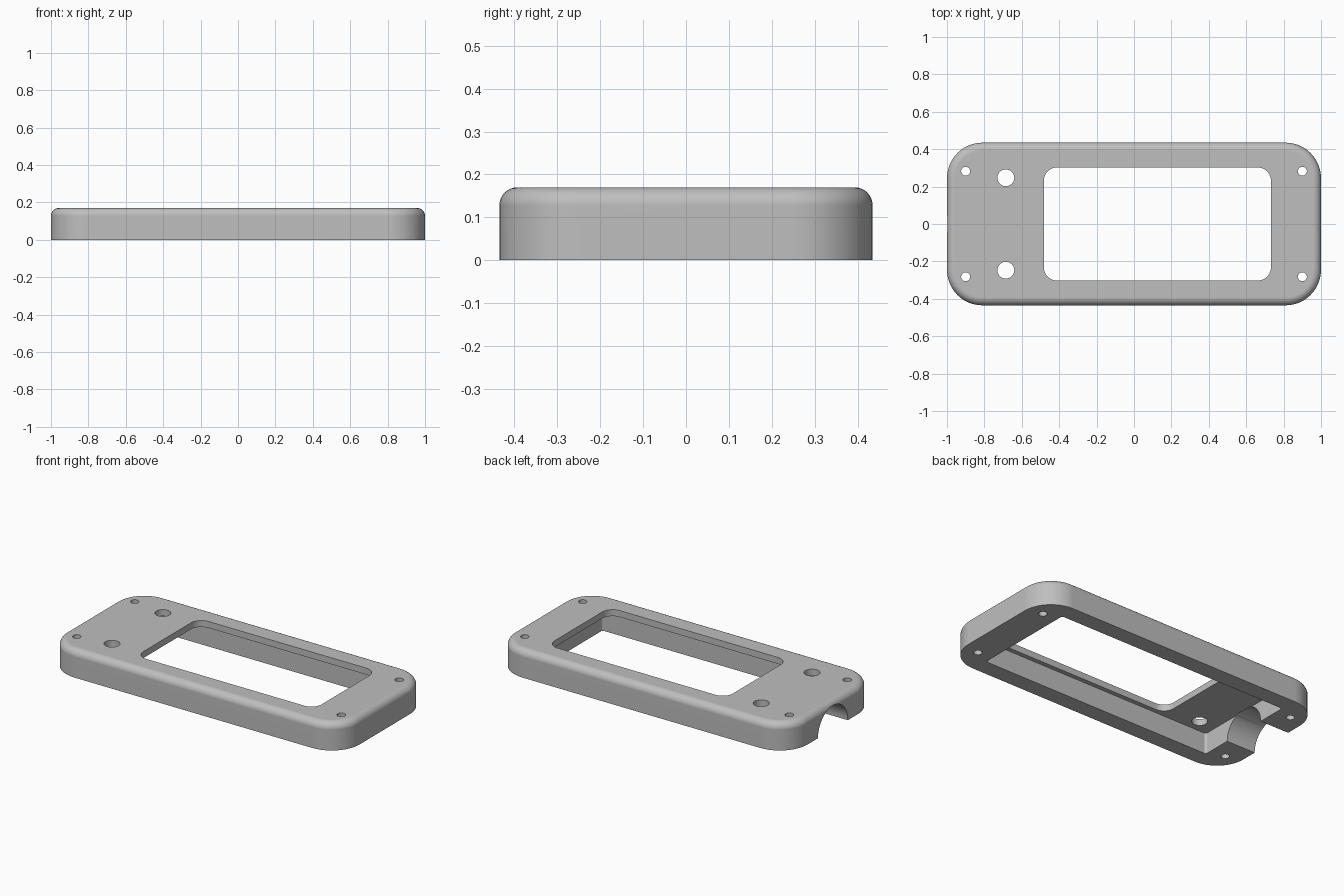
import bpy, bmesh, math
from mathutils import Matrix

cube = bpy.data.objects.get("Cube")
if cube:
    bpy.data.objects.remove(cube, do_unlink=True)

grey = bpy.data.materials.new("plain grey")
grey.use_nodes = True
colour = (0.52, 0.52, 0.52, 1)
grey.diffuse_color = colour
grey.node_tree.nodes["Principled BSDF"].inputs["Base Color"].default_value = colour

HEIGHT, CEILING = 0.17, 0.13


def make_object(name, bm):
    bmesh.ops.recalc_face_normals(bm, faces=bm.faces)
    mesh = bpy.data.meshes.new(name)
    bm.to_mesh(mesh)
    bm.free()
    mesh.materials.append(grey)
    obj = bpy.data.objects.new(name, mesh)
    bpy.context.collection.objects.link(obj)
    return obj


def outline(half_x, half_y, radius, inset=0, steps=12):
    """Rounded rectangle, pulled inwards by inset."""
    points = []
    for corner, (sx, sy) in enumerate([(1, 1), (-1, 1), (-1, -1), (1, -1)]):
        for i in range(steps + 1):
            a = (corner + i / steps) * math.pi / 2
            points.append((sx * (half_x - radius) + (radius - inset) * math.cos(a),
                           sy * (half_y - radius) + (radius - inset) * math.sin(a)))
    return points


def rounded_block(name, half_x, half_y, radius, levels, centre_x=0):
    """Stack rounded rectangles given as (z, inset) and cap both ends."""
    bm = bmesh.new()
    rings = [[bm.verts.new((x + centre_x, y, z))
              for x, y in outline(half_x, half_y, radius, inset)] for z, inset in levels]
    n = len(rings[0])
    for low, high in zip(rings, rings[1:]):
        for i in range(n):
            j = (i + 1) % n
            bm.faces.new((low[i], low[j], high[j], high[i]))
    bm.faces.new(rings[0])
    bm.faces.new(rings[-1])
    return make_object(name, bm)


def cylinder(name, radius, depth, location, axis="Z", segments=32):
    bm = bmesh.new()
    turn = Matrix.Rotation(math.pi / 2, 4, "Y") if axis == "X" else Matrix()
    bmesh.ops.create_cone(bm, cap_ends=True, segments=segments, radius1=radius, radius2=radius,
                          depth=depth, matrix=Matrix.Translation(location) @ turn)
    return make_object(name, bm)


def cut(target, cutter):
    mod = target.modifiers.new("cut", "BOOLEAN")
    mod.operation, mod.solver, mod.object = "DIFFERENCE", "EXACT", cutter
    bpy.context.view_layer.objects.active = target
    bpy.ops.object.modifier_apply(modifier=mod.name)
    bpy.data.objects.remove(cutter, do_unlink=True)


# Outer shell with a rounded top edge
fillet = 0.042
levels = [(0, 0)]
for i in range(9):
    a = i / 8 * math.pi / 2
    levels.append((HEIGHT - fillet + fillet * math.sin(a), fillet * (1 - math.cos(a))))
cover = rounded_block("enclosure_cover", 1, 0.435, 0.19, levels)

# Hollow underside and display window
cut(cover, rounded_block("cavity_cutter", 0.8, 0.33, 0.015, [(-0.1, 0), (CEILING, 0)]))
cut(cover, rounded_block("window_cutter", 0.607, 0.302, 0.07, [(0.05, 0), (0.3, 0)], 0.125))

# Cable arch through the end wall
cut(cover, cylinder("cable_arch_cutter", 0.145, 0.4, (-0.995, 0, 0), "X", 64))

# Screw holes and button holes
for side in (-1, 1):
    for end in (-1, 1):
        cut(cover, cylinder("screw_cutter", 0.024, 0.6, (end * 0.9, side * 0.282, 0.1)))
    cut(cover, cylinder("button_cutter", 0.045, 0.6, (-0.685, side * 0.247, 0.1)))

# Smooth curved walls, crisp rims
bpy.ops.object.select_all(action="DESELECT")
cover.select_set(True)
bpy.context.view_layer.objects.active = cover
bpy.ops.object.shade_smooth_by_angle(angle=math.radians(30))
weighted = cover.modifiers.new("flat faces", "WEIGHTED_NORMAL")
weighted.keep_sharp = True
